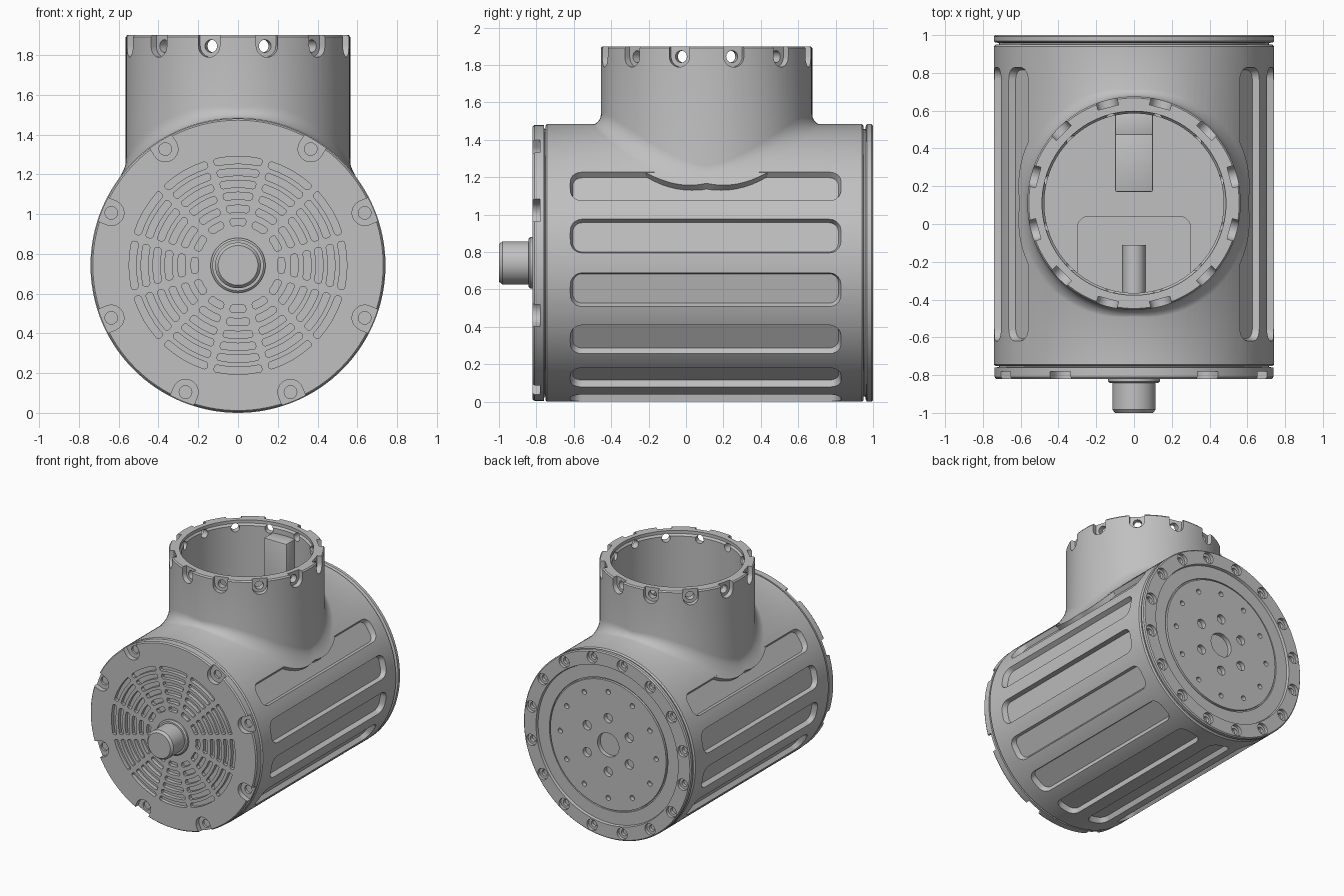
import bpy, bmesh
from math import sin, cos, pi, radians, sqrt
from mathutils import Matrix, Vector

if "Cube" in bpy.data.objects:
    bpy.data.objects.remove(bpy.data.objects["Cube"], do_unlink=True)

R = 0.742                      # housing radius, also the axis height
NECK_Y, NECK_R = 0.11, 0.565

grey = bpy.data.materials.new("plain_grey")
grey.use_nodes = True
grey.diffuse_color = (0.53, 0.53, 0.53, 1)
grey.node_tree.nodes["Principled BSDF"].inputs["Base Color"].default_value = grey.diffuse_color


def frame(origin, x, z):
    """Matrix with the given local x and z axes."""
    x, z = Vector(x), Vector(z)
    m = Matrix((x, z.cross(x), z)).transposed().to_4x4()
    m.translation = origin
    return m


FRONT = frame((0, 0, R), (1, 0, 0), (0, -1, 0))   # local z is -y
BACK = frame((0, 0, R), (-1, 0, 0), (0, 1, 0))    # local z is +y
NECK = Matrix.Translation((0, NECK_Y, 0))


def loft(bm, rings, m):
    """Skin a stack of equal point loops and cap both ends."""
    loops = [[bm.verts.new(m @ Vector(p)) for p in ring] for ring in rings]
    n = len(loops[0])
    for a, b in zip(loops, loops[1:]):
        for i in range(n):
            j = (i + 1) % n
            bm.faces.new((a[i], a[j], b[j], b[i]))
    bm.faces.new(loops[0][::-1])
    bm.faces.new(loops[-1])


def flat(pts, z):
    return [(x, y, z) for x, y in pts]


def prism(bm, pts, m, z0, z1):
    loft(bm, [flat(pts, z0), flat(pts, z1)], m)


def circle(r, n=20, cx=0, cy=0):
    return [(cx + r * cos(2 * pi * i / n), cy + r * sin(2 * pi * i / n)) for i in range(n)]


def polar_circle(r, dist, degrees, n=20):
    a = radians(degrees)
    return circle(r, n, dist * cos(a), dist * sin(a))


def lathe(bm, profile, m, n=128):
    loft(bm, [flat(circle(r, n), h) for r, h in profile], m)


def rounded_rect(w, h, r, n=5):
    pts = []
    for q, (sx, sy) in enumerate(((1, 1), (-1, 1), (-1, -1), (1, -1))):
        for i in range(n + 1):
            a = (q + i / n) * pi / 2
            pts.append((sx * (w / 2 - r) + r * cos(a), sy * (h / 2 - r) + r * sin(a)))
    return pts


def u_shape(r, centre, end, n=12):
    """Slot with a round lower end, open towards local +y."""
    arc = [(r * cos(pi + pi * i / n), centre + r * sin(pi + pi * i / n)) for i in range(n + 1)]
    return arc + [(r, end), (-r, end)]


def arc_slot(r, width, gap, mid, n=4):
    """Curved slot with clipped corners, filling one twelfth of a ring."""
    def arc(rad, inset):
        half = pi / 12 - (gap + inset) / rad
        return [(rad, mid + half * (2 * i / n - 1)) for i in range(n + 1)]
    c = width / 4
    outer, inner = arc(r + width / 2, c), arc(r - width / 2, c)
    side = pi / 12 - gap / r
    pts = (outer + [(r + c, mid + side), (r - c, mid + side)] + inner[::-1]
           + [(r - c, mid - side), (r + c, mid - side)])
    return [(d * cos(a), d * sin(a)) for d, a in pts]


def make(name, bm):
    bmesh.ops.recalc_face_normals(bm, faces=bm.faces)
    mesh = bpy.data.meshes.new(name)
    bm.to_mesh(mesh)
    bm.free()
    mesh.materials.append(grey)
    ob = bpy.data.objects.new(name, mesh)
    bpy.context.scene.collection.objects.link(ob)
    return ob


def boolean(ob, bm, operation="DIFFERENCE"):
    tool = make("cutter", bm)
    tool.hide_render = True
    mod = ob.modifiers.new("cut", "BOOLEAN")
    mod.operation, mod.solver, mod.object = operation, "EXACT", tool
    bpy.context.view_layer.objects.active = ob
    bpy.ops.object.modifier_apply(modifier=mod.name)
    bpy.data.objects.remove(tool, do_unlink=True)


def turned(name, profile, m, n=128):
    bm = bmesh.new()
    lathe(bm, profile, m, n)
    return make(name, bm)


def box(name, lo, hi):
    bm = bmesh.new()
    bmesh.ops.create_cube(bm, size=1)
    for v in bm.verts:
        v.co = [(a + b) / 2 + c * (b - a) for a, b, c in zip(lo, hi, v.co)]
    bmesh.ops.bevel(bm, geom=bm.edges[:], offset=0.008, segments=2, affect="EDGES", profile=0.5)
    return make(name, bm)


# Main housing with long pockets around the sides and underside
housing = turned("main_housing", [(R - 0.01, -0.752), (R, -0.744), (R, 0.94), (R - 0.01, 0.95)], BACK)
bm = bmesh.new()
for k in range(16):
    degrees = 11.25 + 22.5 * k
    if 50 < degrees < 130:
        continue
    a = radians(degrees)
    m = frame((0, 0.105, R), (0, 1, 0), (cos(a), 0, sin(a)))
    loft(bm, [flat(rounded_rect(1.42, 0.16, 0.05), 0.70), flat(rounded_rect(1.46, 0.20, 0.07), 0.76)], m)
boolean(housing, bm)


# Neck with a blended foot that follows the housing
def foot_ring(t):
    ring = []
    for x, y in circle(1, 96):
        f = 0.04 + 0.015 * abs(y) + 0.08 * abs(x * y)
        r = NECK_R + f * (1 - cos(t))
        h = f * (1 - sin(t)) - 0.004
        ring.append((r * x, r * y, R + sqrt(R * R - (r * x) ** 2) + h))
    return ring


bm = bmesh.new()
foot = [foot_ring(pi / 2 * (1 - i / 6)) for i in range(7)]
loft(bm, [flat(circle(0.5, 96), 1.05)] + foot
     + [flat(circle(NECK_R, 96), 1.89), flat(circle(NECK_R - 0.008, 96), 1.9)], NECK)
bmesh.ops.triangulate(bm, faces=bm.faces)
boolean(housing, bm, "UNION")

# Bore of the neck and the chamber below it
bm = bmesh.new()
lathe(bm, [(0.475, 1.12), (0.475, 1.86), (0.487, 1.875), (0.487, 2)], NECK, 96)
boolean(housing, bm)
bm = bmesh.new()
prism(bm, rounded_rect(0.6, 0.6, 0.06), Matrix.Translation((0, -0.26, 0)), 0.88, 1.15)
boolean(housing, bm)

# Screw notches and holes around the neck rim
notches, holes = bmesh.new(), bmesh.new()
for k in range(12):
    a = radians(15 + 30 * k)
    m = frame((0, NECK_Y, 0), (-sin(a), cos(a), 0), (cos(a), sin(a), 0))
    prism(notches, u_shape(0.056, 1.845, 2), m, 0.525, 0.7)
    prism(holes, circle(0.032, 16, 0, 1.845), m, 0.4, 0.6)
boolean(housing, notches)
boolean(housing, holes)

# Parts seen inside the neck
box("connector_block", (-0.1, 0.47, 1.1), (0.1, 0.6, 1.82))
box("connector_base", (-0.1, 0.17, 1.1), (0.1, 0.48, 1.3))
turned("inner_shaft", [(0.06, 0.11), (0.06, 0.6)], frame((0, 0, 0.9), (1, 0, 0), (0, -1, 0)), 32)

# Front cover with screw notches and vent grille
cover = turned("front_cover", [(0.715, 0.74), (0.715, 0.757), (0.738, 0.76), (0.738, 0.81), (0.73, 0.82)], FRONT)
notches, holes, vents = bmesh.new(), bmesh.new(), bmesh.new()
for degrees in (22.5, 58, 122, 157.5, 202.5, 247.5, 292.5, 337.5):
    m = FRONT @ Matrix.Rotation(radians(degrees - 90), 4, "Z")
    prism(notches, u_shape(0.064, 0.69, 0.8), m, 0.78, 0.85)
    prism(holes, circle(0.032, 16, 0, 0.69), m, 0.762, 0.8)
for r in (0.218, 0.285, 0.35, 0.41, 0.47, 0.53):
    for k in range(12):
        prism(vents, arc_slot(r, 0.036, 0.018, radians(30 * k)), FRONT, 0.79, 0.85)
for cutter in (notches, holes, vents):
    boolean(cover, cutter)

# Output shaft and its collar
turned("shaft_collar", [(0.138, 0.8), (0.138, 0.833), (0.128, 0.842)], FRONT, 64)
turned("output_shaft", [(0.115, 0.8), (0.115, 0.982), (0.1, 1.0)], FRONT, 64)

# Rear plate with a recessed disc
plate = turned("rear_plate", [(0.715, 0.93), (0.715, 0.958), (0.735, 0.962), (R, 0.968), (R, 0.992),
                              (0.734, 1.0), (0.63, 1.0), (0.625, 0.98), (0.525, 0.98), (0.523, 0.97),
                              (0.515, 0.97), (0.513, 0.985)], BACK)
bores, deep = bmesh.new(), bmesh.new()
for k in range(16):
    degrees = 11.25 + 22.5 * k
    prism(bores, polar_circle(0.045, 0.685, degrees), BACK, 0.975, 1.05)
    prism(deep, polar_circle(0.025, 0.685, degrees, 16), BACK, 0.95, 0.99)
for k in range(12):
    prism(bores, polar_circle(0.02, 0.425, 30 * k, 16), BACK, 0.95, 1.05)
for k in range(6):
    prism(bores, polar_circle(0.037, 0.215, 30 + 60 * k), BACK, 0.945, 1.05)
prism(bores, circle(0.095, 32), BACK, 0.94, 1.05)
boolean(plate, bores)
boolean(plate, deep)

# Smooth shading with sharp edges kept
for ob in bpy.context.scene.objects:
    ob.select_set(ob.type == "MESH")
bpy.context.view_layer.objects.active = housing
bpy.ops.object.shade_smooth_by_angle(angle=radians(30))
